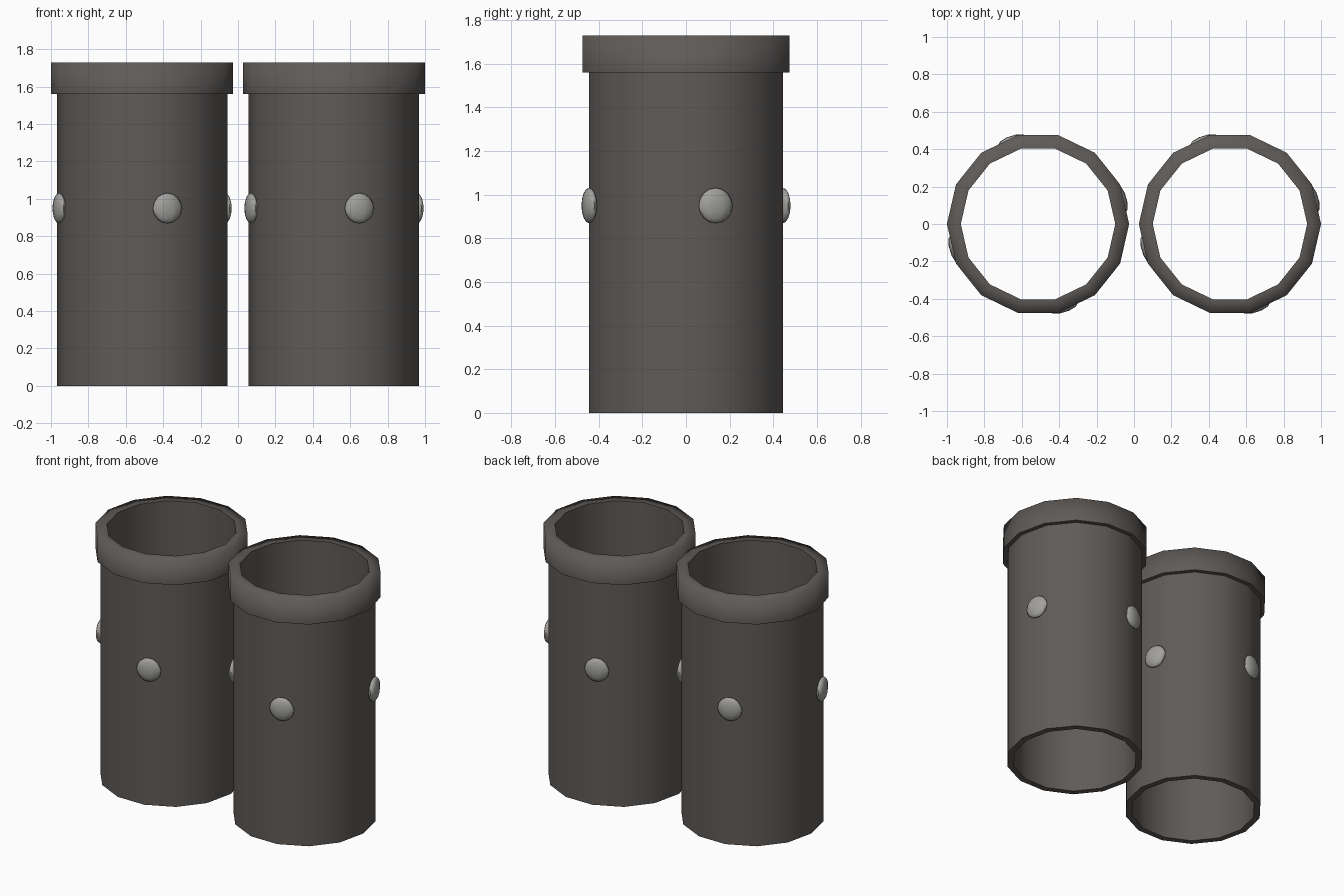
import bpy, bmesh, math
from mathutils import Matrix

if "Cube" in bpy.data.objects:
    bpy.data.objects.remove(bpy.data.objects["Cube"])

SIDES = 14


def material(name, color):
    m = bpy.data.materials.new(name)
    m.diffuse_color = (*color, 1)
    m.use_nodes = True
    m.node_tree.nodes["Principled BSDF"].inputs["Base Color"].default_value = m.diffuse_color
    return m


dark = material("dark_metal", (0.115, 0.105, 0.098))
light = material("light_metal", (0.36, 0.355, 0.34))


def finish(bm, name, mat, x, sharp_angle):
    bmesh.ops.recalc_face_normals(bm, faces=bm.faces)
    for f in bm.faces:
        f.smooth = True
    for e in bm.edges:
        if len(e.link_faces) == 2 and e.calc_face_angle() > math.radians(sharp_angle):
            e.smooth = False
    me = bpy.data.meshes.new(name)
    bm.to_mesh(me)
    bm.free()
    me.materials.append(mat)
    ob = bpy.data.objects.new(name, me)
    ob.location.x = x
    bpy.context.collection.objects.link(ob)
    return ob


def ring(name, profile, x, soft_z=None):
    """Closed (radius, z) profile swept around z in SIDES steps."""
    bm = bmesh.new()
    rows = []
    for i in range(SIDES):
        a = math.tau * i / SIDES
        rows.append([bm.verts.new((r * math.cos(a), r * math.sin(a), z)) for r, z in profile])
    n = len(profile)
    for i in range(SIDES):
        p, q = rows[i], rows[(i + 1) % SIDES]
        for j in range(n):
            k = (j + 1) % n
            bm.faces.new((p[j], q[j], q[k], p[k]))
    ob = finish(bm, name, dark, x, 40)
    # soften the outer top edge of the collar
    if soft_z is not None:
        outer = max(r for r, z in profile)
        for e in ob.data.edges:
            vs = [ob.data.vertices[v].co for v in e.vertices]
            if all(v.z > soft_z and v.xy.length > outer - 0.01 for v in vs):
                e.use_edge_sharp = False
    return ob


def stud(name, angle, x):
    """Flattened low-poly ball set into the wall."""
    bm = bmesh.new()
    bmesh.ops.create_uvsphere(bm, u_segments=10, v_segments=8, radius=1)
    bm.transform(Matrix.Rotation(angle, 4, 'Z')
                 @ Matrix.Translation((0.464, 0, 0.95))
                 @ Matrix.Diagonal((0.029, 0.081, 0.081, 1)))
    return finish(bm, name, light, x, 75)


for side, x in (("left", -0.513), ("right", 0.513)):
    # open tube wall
    ring(f"{side}_tube", [(0.456, 0), (0.456, 1.57), (0.413, 1.57), (0.413, 0)], x)
    # thicker collar at the top
    ring(f"{side}_collar", [(0.487, 1.56), (0.487, 1.73), (0.413, 1.73), (0.413, 1.57),
                            (0.45, 1.56)], x, soft_z=1.7)
    # four studs around the middle
    for k in range(4):
        stud(f"{side}_stud_{k + 1}", math.radians(17 + 90 * k), x)
